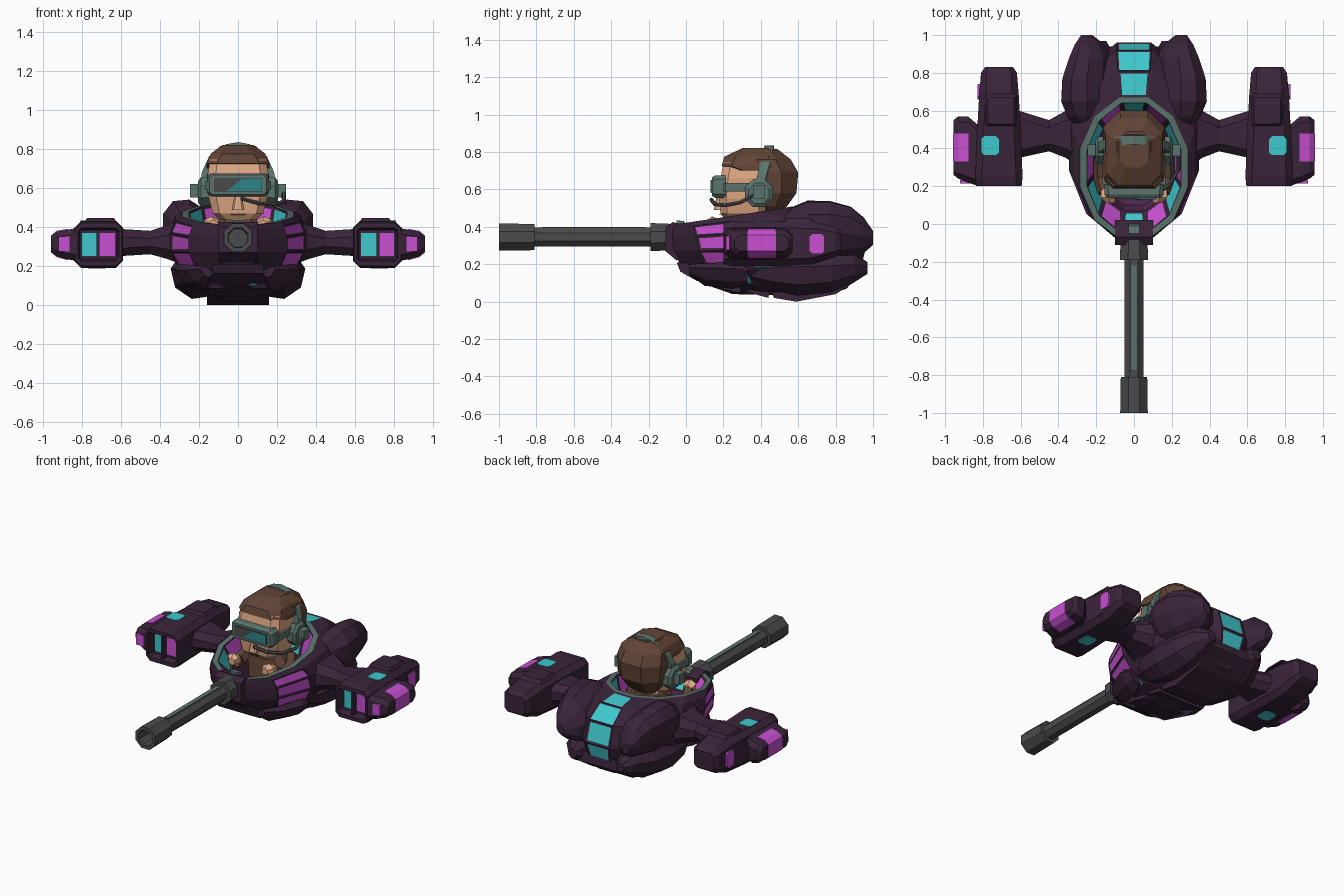
import bpy, bmesh, math
from mathutils import Vector

if "Cube" in bpy.data.objects:
    bpy.data.objects.remove(bpy.data.objects["Cube"])

COL = dict(dark_purple=(.042, .018, .042), mid_purple=(.09, .022, .09), magenta=(.58, .08, .64),
           cyan=(.05, .58, .61), gun_grey=(.07, .07, .075), green_grey=(.107, .178, .156),
           skin=(.76, .40, .24), brown=(.12, .058, .037), teal_lens=(.028, .23, .25))
MAT = {}
for n, c in COL.items():
    MAT[n] = bpy.data.materials.new(n)
    MAT[n].diffuse_color = (*c, 1)


def finish(name, bm, mats):
    bmesh.ops.recalc_face_normals(bm, faces=bm.faces)
    me = bpy.data.meshes.new(name)
    bm.to_mesh(me)
    bm.free()
    for m in mats:
        me.materials.append(MAT[m])
    ob = bpy.data.objects.new(name, me)
    bpy.context.collection.objects.link(ob)
    return ob


def rings(secs, s=1):
    """Skin a list of closed sections; returns bmesh and band faces in order."""
    bm = bmesh.new()
    vs = [[bm.verts.new((p[0] * s, p[1], p[2])) for p in sec] for sec in secs]
    n = len(vs[0])
    bands = [[bm.faces.new((a[k], a[(k + 1) % n], b[(k + 1) % n], b[k])) for k in range(n)]
             for a, b in zip(vs, vs[1:])]
    caps = [bm.faces.new(vs[0]), bm.faces.new(vs[-1])]
    return bm, bands, caps


def loft(name, secs, mat, s=1):
    return finish(name, rings(secs, s)[0], [mat])


def cham(a0, a1, b0, b1, c):
    """Rectangle with cut corners in two coordinates."""
    return [(a0 + c, b0), (a1 - c, b0), (a1, b0 + c), (a1, b1 - c),
            (a1 - c, b1), (a0 + c, b1), (a0, b1 - c), (a0, b0 + c)]


def at_x(x, *r): return [(x, p, q) for p, q in cham(*r)]
def at_y(y, *r): return [(p, y, q) for p, q in cham(*r)]
def at_z(z, *r): return [(p, q, z) for p, q in cham(*r)]


def box(name, x0, x1, y0, y1, z0, z1, mat, s=1):
    q = lambda y: [(x0, y, z0), (x1, y, z0), (x1, y, z1), (x0, y, z1)]
    return loft(name, [q(y0), q(y1)], mat, s)


def prism(name, prof, hw, mat, hw2=None):
    """Side profile (y, z) extruded across x."""
    return loft(name, [[(x, y, z) for y, z in prof] for x in (-hw, hw)], mat)


def oval(y, cx, cz, rx, rz, n=8, tilt=0):
    out = []
    for k in range(n):
        a = 2 * math.pi * (k + .5) / n
        u, v = rx * math.cos(a) / math.cos(math.pi / n), rz * math.sin(a) / math.cos(math.pi / n)
        out.append((cx + u * math.cos(tilt) - v * math.sin(tilt), y,
                    cz + u * math.sin(tilt) + v * math.cos(tilt)))
    return out


def tube(name, pts, r, mat, s=1, n=6):
    secs = []
    P = [Vector(p) for p in pts]
    for i, p in enumerate(P):
        d = (P[min(i + 1, len(P) - 1)] - P[max(i - 1, 0)]).normalized()
        u = d.cross(Vector((0, 0, 1))).normalized()
        v = d.cross(u)
        secs.append([p + r * (u * math.cos(k * math.tau / n) + v * math.sin(k * math.tau / n)) for k in range(n)])
    return loft(name, secs, mat, s)


# Hull: twelve-sided egg rings from belly, over the rim, down into the cockpit
def egg(yf, yb, hw, zf, zb):
    c, out = math.cos(math.pi / 12), []
    for k in range(12):
        a = (k + .5) * math.pi / 6
        t = (1 - math.cos(a) / c) / 2
        out.append((hw * math.sin(a) / c, yf + (yb - yf) * t, zf + (zb - zf) * t))
    return out


bm, bands, caps = rings([egg(*r) for r in (
    (.25, .75, .13, .04, .03), (.08, .86, .22, .10, .07), (-.02, .93, .29, .18, .16),
    (-.07, .96, .345, .27, .28), (-.08, .92, .345, .34, .42), (-.08, .81, .32, .39, .50),
    (-.08, .67, .285, .41, .52), (-.05, .64, .25, .41, .52), (.07, .58, .21, .31, .31),
    (.1, .56, .19, .2, .2))])
for f in bands[6]:
    f.material_index = 4
for f in bands[8] + [caps[1]]:
    f.material_index = 1
# Coloured windows: 5 is the back, 11 the front, the others are mirrored pairs
paint = {(1, 0): 3, (1, 1): 3, (2, 1): 2, (3, 1): 2, (4, 1): 2, (5, 5): 3, (4, 5): 3, (3, 5): 3, (2, 5): 3}
for k in range(6):
    paint[(7, k)] = 2 if k % 2 == 0 else 3
paint.update({(b, 10 - k): m for (b, k), m in list(paint.items())})
paint[(7, 11)] = 3
for (b, k), m in paint.items():
    f = bands[b][k]
    bmesh.ops.inset_individual(bm, faces=[f], thickness=.02 if b != 4 else .012, depth=-.004)
    f.material_index = m
finish("hull", bm, ["dark_purple", "mid_purple", "magenta", "cyan", "green_grey"])

# Belly plates, stepping down from the nose to the tail
prism("chin_plate", [(-.05, .21), (-.03, .16), (.06, .11), (.09, .2)], .13, "dark_purple")
prism("front_belly_plate", [(.09, .15), (.12, .085), (.29, .045), (.31, .15)], .155, "dark_purple")
prism("middle_belly_plate", [(.31, .12), (.33, .05), (.44, .02), (.46, .12)], .16, "dark_purple")
prism("rear_belly_plate", [(.45, .08), (.47, .02), (.59, 0), (.8, .04), (.94, .13), (.93, .2), (.6, .1)],
      .16, "dark_purple")
# Gun mount, barrel with hollow muzzle
prism("gun_mount", [(-.11, .27), (-.05, .22), (.02, .25), (.02, .40), (-.07, .425), (-.11, .40)], .1, "dark_purple")
prism("gun_sight", [(-.05, .41), (.0, .41), (-.01, .43), (-.05, .435)], .03, "green_grey")
loft("gun_barrel", [oval(y, 0, .345, r, r) for y, r in (
    (-.06, .07), (-.19, .075), (-.19, .05), (-.81, .05), (-.81, .07), (-1, .073), (-1, .05), (-.88, .045))],
    "gun_grey")
box("barrel_strip", -.013, .013, -.77, -.22, .392, .398, "green_grey")

for s, side in ((1, "right"), (-1, "left")):
    # Beetle-like rear shells
    loft(side + "_upper_shell", [oval(*r, 10, -.5) for r in (
        (.50, .24, .38, .05, .07), (.57, .245, .38, .10, .13), (.65, .25, .38, .125, .165),
        (.77, .245, .375, .12, .17), (.88, .23, .37, .10, .145), (.95, .235, .355, .07, .10),
        (1.0, .25, .34, .025, .04))], "dark_purple", s)
    loft(side + "_lower_shell", [oval(*r, 8, .6) for r in (
        (.34, .22, .16, .04, .04), (.45, .22, .16, .10, .09), (.6, .215, .155, .125, .115),
        (.78, .205, .16, .115, .10), (.9, .19, .18, .08, .07), (.97, .18, .18, .03, .03))], "dark_purple", s)
    loft(side + "_side_plate", [oval(*r, 6, .75) for r in (
        (.02, .16, .17, .03, .02), (.1, .2, .145, .07, .03), (.25, .25, .14, .08, .04),
        (.33, .26, .14, .05, .03))], "dark_purple", s)
    # Arm
    loft(side + "_arm", [at_x(*r) for r in (
        (.27, .28, .62, .2, .44, .06), (.36, .35, .6, .235, .41, .05), (.45, .385, .55, .26, .38, .04),
        (.61, .35, .6, .25, .39, .04))], "dark_purple", s)
    # Pod with open framed front
    loft(side + "_pod", [at_y(*r) for r in (
        (.25, .62, .81, .235, .385, .01), (.2, .61, .82, .225, .395, .015), (.2, .595, .835, .2, .42, .03),
        (.25, .59, .84, .19, .43, .035), (.5, .60, .83, .19, .43, .035), (.68, .61, .82, .2, .425, .035),
        (.80, .62, .81, .24, .40, .03), (.83, .64, .79, .26, .38, .02))], "dark_purple", s)
    a, b = (("cyan", "magenta") if s > 0 else ("magenta", "cyan"))
    box(side + "_pod_inner_light", .63, .71, .243, .25, .25, .37, a, s)
    box(side + "_pod_outer_light", .725, .80, .243, .25, .25, .37, b, s)
    box(side + "_pod_divider", .71, .725, .205, .25, .235, .385, "dark_purple", s)
    loft(side + "_pod_top_window", [at_z(z, .715, .81, .365, .465, .015) for z in (.428, .434)], "cyan", s)
    loft(side + "_pod_bottom_window", [at_z(z, .68, .77, .365, .465, .015) for z in (.186, .192)], "cyan", s)
    loft(side + "_pod_hatch", [at_z(.42, .62, .79, .51, .69, .01), at_z(.445, .635, .775, .53, .67, .01)],
         "dark_purple", s)
    loft(side + "_pod_side_window", [at_x(x, .66, .74, .255, .365, .015) for x in (.81, .829)], "magenta", s)
    # Outer pod, with a magenta band wrapped round it
    loft(side + "_outer_pod", [at_x(*r) for r in (
        (.82, .2, .52, .225, .395, .03), (.88, .22, .57, .235, .385, .03), (.93, .24, .57, .25, .375, .03),
        (.955, .26, .55, .27, .355, .025))], "dark_purple", s)
    loft(side + "_outer_band", [[(x, y, z) for x, z in (
        (.875, .23), (.93, .245), (.959, .27), (.959, .355), (.93, .38), (.875, .39))] for y in (.33, .48)],
        "magenta", s)
    box(side + "_outer_pod_light", .865, .92, .215, .232, .275, .35, "magenta", s)
    # Headset cup
    cup = lambda x, r: [(x, p[0], p[2]) for p in oval(0, .39, .58, r, r)]
    loft(side + "_ear_cup", [cup(.14, .07), cup(.19, .075), cup(.205, .055)], "green_grey", s)
    box(side + "_ear_knob", .2, .245, .36, .42, .55, .62, "green_grey", s)
    # Sleeves and hands
    tube(side + "_sleeve", [(.12, .4, .40), (.17, .33, .37), (.17, .24, .35), (.145, .17, .39)], .045, "brown", s)
    loft(side + "_hand", [oval(*r, 6) for r in (
        (.185, .14, .40, .035, .03), (.14, .135, .415, .04, .035), (.11, .125, .41, .022, .022))], "skin", s)
    box(side + "_control_stick", .125, .145, .12, .14, .25, .43, "gun_grey", s)

# Pilot body and head
loft("torso", [at_z(*r) for r in ((.2, -.14, .14, .26, .48, .04), (.36, -.16, .16, .27, .48, .05),
                                  (.44, -.10, .10, .28, .46, .04))], "brown")
loft("neck", [at_z(z, -.08, .08, .29, .44, .03) for z in (.40, .52)], "skin")
loft("face", [at_z(*r) for r in (
    (.435, -.09, .09, .21, .38, .03), (.47, -.13, .13, .185, .42, .035), (.55, -.15, .15, .175, .44, .04),
    (.66, -.155, .155, .185, .46, .04), (.745, -.145, .145, .20, .45, .04))], "skin")
loft("nose", [at_z(*r) for r in ((.49, -.03, .03, .148, .2, .01), (.57, -.015, .015, .165, .2, .005))], "skin")
box("mouth", -.035, .035, .178, .184, .462, .468, "brown")
loft("back_hair", [at_z(*r) for r in (
    (.46, -.07, .07, .40, .48, .03), (.51, -.12, .12, .37, .54, .06), (.58, -.155, .155, .35, .59, .08),
    (.69, -.165, .165, .32, .60, .09), (.76, -.15, .15, .30, .56, .08), (.815, -.09, .09, .33, .49, .05))], "brown")
loft("top_hair", [at_z(*r) for r in (
    (.70, -.162, .162, .27, .5, .04), (.725, -.16, .16, .19, .5, .05), (.775, -.14, .14, .205, .5, .06),
    (.82, -.08, .08, .30, .47, .04))], "brown")

# Goggles
loft("goggles", [at_y(*r) for r in (
    (.21, -.158, .158, .555, .675, .02), (.155, -.155, .155, .555, .675, .02),
    (.14, -.145, .145, .565, .665, .015))], "green_grey")
box("goggle_glass", -.122, .122, .135, .14, .58, .65, "gun_grey")
loft("goggle_lens", [[(-.06, y, .583), (.119, y, .583), (.119, y, .647), (.02, y, .647)] for y in (.131, .136)],
     "teal_lens")
loft("goggle_strap", [at_z(z, -.168, .168, .19, .40, .02) for z in (.59, .635)], "green_grey")
# Headset band and microphone
arch = []
for k in range(11):
    a = math.pi * k / 10
    ca, sa = math.cos(a), math.sin(a)
    yc = .39 + .055 * sa
    arch.append([(r * ca * 1.0, yc + d, .61 + (r + .03) * sa) for r, d in
                 ((.165, -.025), (.195, -.025), (.195, .025), (.165, .025))])
loft("headset_band", arch, "green_grey")
tube("microphone_arm", [(.235, .36, .57), (.235, .29, .53), (.19, .21, .515), (.11, .155, .52), (.02, .135, .545)],
     .011, "gun_grey")

for m in bpy.data.materials:
    if m.users and not m.is_grease_pencil:
        m.use_nodes = True
        m.node_tree.nodes["Principled BSDF"].inputs["Base Color"].default_value = m.diffuse_color
